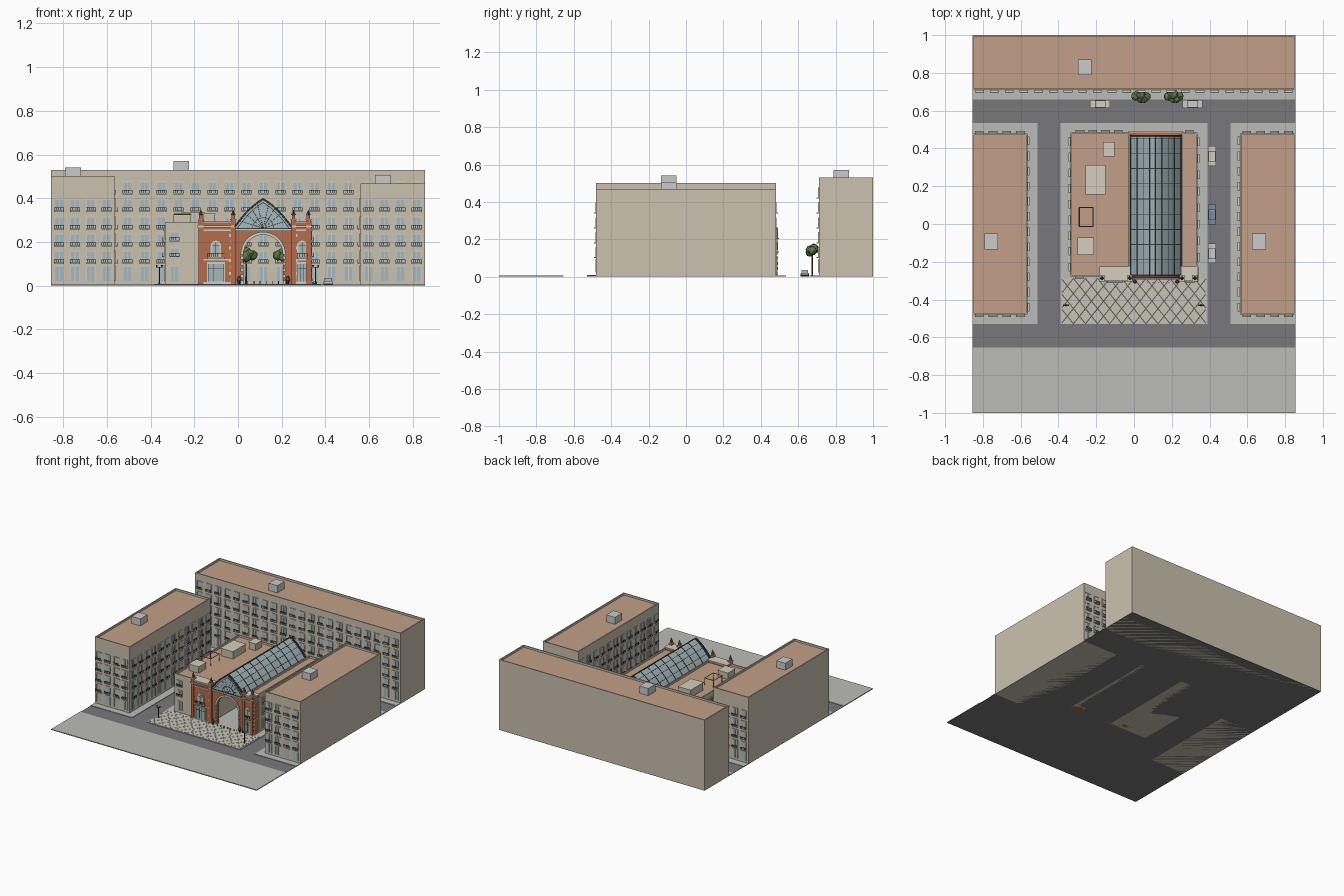
import bpy, bmesh, math, random
from mathutils import Vector, Matrix

if "Cube" in bpy.data.objects:
    bpy.data.objects.remove(bpy.data.objects["Cube"])

random.seed(4)
COL = dict(stone=(.60, .54, .43), roof=(.54, .35, .25), road=(.19, .19, .2), pave=(.5, .5, .48),
           brick=(.46, .15, .07), glass=(.38, .48, .51), iron=(.04, .05, .05), trim=(.66, .62, .52),
           tile=(.58, .55, .47), grey=(.6, .6, .59), leaf=(.12, .2, .07), bark=(.12, .07, .04),
           blue=(.2, .27, .33))
MATS, PARTS = {}, {}
for k, c in COL.items():
    MATS[k] = bpy.data.materials.new(k)
    MATS[k].diffuse_color = (*c, 1)


def part(name, mat):
    return PARTS.setdefault((name, mat), bmesh.new())


def prism(name, mat, pts, y0, y1):
    """Outline in x,z extruded along y."""
    bm = part(name, mat)
    a = [bm.verts.new((x, y0, z)) for x, z in pts]
    b = [bm.verts.new((x, y1, z)) for x, z in pts]
    faces = [bm.faces.new(a), bm.faces.new(b[::-1])]
    for i in range(len(a)):
        j = (i + 1) % len(a)
        faces.append(bm.faces.new((a[j], a[i], b[i], b[j])))
    bmesh.ops.recalc_face_normals(bm, faces=faces)


def box(name, mat, x0, x1, y0, y1, z0, z1):
    prism(name, mat, [(x0, z0), (x1, z0), (x1, z1), (x0, z1)], y0, y1)


def rod(name, mat, p, q, r, r2=None, n=6):
    p, q = Vector(p), Vector(q)
    m = Matrix.Translation((p + q) / 2) @ (q - p).to_track_quat('Z', 'Y').to_matrix().to_4x4()
    bmesh.ops.create_cone(part(name, mat), cap_ends=True, segments=n, radius1=r,
                          radius2=r if r2 is None else r2, depth=(q - p).length, matrix=m)


def wall_box(name, mat, o, n, u0, u1, d0, d1, z0, z1):
    """Box in wall coordinates: u along the wall, d out of it."""
    xs = sorted(o[0] - n[1] * u + n[0] * d for u, d in ((u0, d0), (u1, d1)))
    ys = sorted(o[1] + n[0] * u + n[1] * d for u, d in ((u0, d0), (u1, d1)))
    box(name, mat, *xs, *ys, z0, z1)


def window(pre, o, n, z, h, balcony=True, w=.036):
    a = w / 2
    wall_box(pre + '_windows', 'glass', o, n, -a, a, -.002, .002, z, z + h)
    wall_box(pre + '_lintels', 'trim', o, n, -a - .005, a + .005, 0, .005, z + h, z + h + .005)
    for u in (-a - .003, -.0012, a):
        wall_box(pre + '_window_frames', 'trim', o, n, u, u + .003, 0, .004, z, z + h)
    if balcony:
        b = a + .005
        wall_box(pre + '_balconies', 'trim', o, n, -b, b, 0, .013, z - .005, z)
        wall_box(pre + '_railings', 'iron', o, n, -b, b, .011, .013, z + .012, z + .0145)
        for i in range(6):
            u = -b + i * (2 * b - .002) / 5
            wall_box(pre + '_railings', 'iron', o, n, u, u + .002, .011, .013, z, z + .012)


def facade(pre, a, b, n, count, ledges, ground=.065, h=.05):
    for i in range(count):
        o = Vector(a).lerp(Vector(b), (i + .5) / count)
        window(pre, o, n, .022, ground, False)
        for z in ledges:
            window(pre, o, n, z, h)


def block(pre, x0, x1, y0, y1, h, p=.008):
    """Walls, sunken roof and parapet."""
    box(pre + '_walls', 'stone', x0, x1, y0, y1, 0, h - .018)
    box(pre + '_roof', 'roof', x0 + p, x1 - p, y0 + p, y1 - p, h - .018, h - .014)
    for r in ((x0, x1, y0, y0 + p), (x0, x1, y1 - p, y1), (x0, x0 + p, y0 + p, y1 - p), (x1 - p, x1, y0 + p, y1 - p)):
        box(pre + '_parapet', 'stone', *r, h - .018, h)


# Ground, pavements and plaza
box('road', 'road', -.855, .855, -1, 1, 0, .002)
for r in ((-.855, .855, -1, -.655), (-.855, .855, .66, .72), (-.855, -.51, -.53, .535),
          (.51, .855, -.53, .535), (-.39, .39, -.53, .535)):
    box('pavement', 'pave', *r, .001, .006)
PX0, PX1, PY0, PY1 = -.385, .38, -.528, -.288
box('plaza', 'tile', PX0, PX1, PY0, PY1, .005, .0075)
for k in range(-5, 16):
    for s in (1, -1):
        # diagonal x = c + s*(y-PY0)*.8 clipped to the plaza
        c = PX0 + k * .064 + (0 if s > 0 else .192)
        ts = [t for t in [i * .004 for i in range(61)] if PX0 < c + s * t * .8 < PX1]
        if len(ts) > 1:
            rod('plaza_joints', 'pave', (c + s * ts[0] * .8, PY0 + ts[0], .0076),
                (c + s * ts[-1] * .8, PY0 + ts[-1], .0076), .0009, n=4)

# Three surrounding blocks with roof huts
L4 = (.105, .183, .262, .343)
block('back_block', -.855, .855, .71, 1, .53)
facade('back_block', (-.855, .71), (.855, .71), (0, -1), 22, L4 + (.423,))
for pre, x0, x1, h, xi, s in (('left_block', -.855, -.565, .502, -.565, 1), ('right_block', .56, .855, .468, .56, -1)):
    block(pre, x0, x1, -.48, .48, h)
    facade(pre, (xi, -.48), (xi, .48), (s, 0), 12, L4)
    facade(pre, (x0, -.48), (x1, -.48), (0, -1), 4, L4)
    facade(pre, (x0, .48), (x1, .48), (0, 1), 4, L4)
for x, y, z0, z1 in ((-.26, .83, .51, .57), (-.755, -.092, .48, .54), (.662, -.092, .45, .506)):
    box('roof_huts', 'grey', x - .036, x + .036, y - .042, y + .042, z0, z1)

# Market hall wings
block('hall_left_wing', -.335, -.022, -.278, .485, .29)
block('hall_right_wing', .252, .335, -.278, .485, .29)
C2 = (.135, .208)
facade('hall', (-.335, -.27), (-.335, .48), (-1, 0), 9, C2, h=.042)
facade('hall', (.335, -.22), (.335, .48), (1, 0), 8, C2, h=.042)
facade('hall', (-.32, .485), (-.05, .485), (0, 1), 4, C2, h=.042)
facade('hall', (.255, .485), (.33, .485), (0, 1), 1, C2, h=.042)
facade('hall', (-.335, -.278), (-.245, -.278), (0, -1), 1, C2, h=.035)
for r in ((-.255, -.155, .16, .31, .33), (-.16, -.105, .36, .43, .325), (-.295, -.215, -.16, -.075, .322)):
    box('hall_roof_units', 'stone', *r[:4], .27, r[4])
    box('hall_roof_unit_caps', 'trim', r[0] - .003, r[1] + .003, r[2] - .003, r[3] + .003, r[4], r[4] + .004)
fx, fy = (-.29, -.217), (-.013, .087)
for x in fx:
    rod('roof_frame', 'brick', (x, fy[0], .328), (x, fy[1], .328), .003, n=4)
    for y in fy:
        rod('roof_frame', 'brick', (x, y, .27), (x, y, .33), .003, n=4)
for y in fy:
    rod('roof_frame', 'brick', (fx[0], y, .328), (fx[1], y, .328), .003, n=4)

# Arched end walls
CX, R, SP = .115, .09, .143


def arc(r, n=20, cx=CX, z=SP):
    return [(cx - r * math.cos(math.pi * i / n), z + r * math.sin(math.pi * i / n)) for i in range(n + 1)]


for y0, y1, s in ((-.285, -.262, -1), (.46, .485, 1)):
    prism('arch_wall', 'brick', [(-.03, 0), (CX - R, 0)] + arc(R) + [(CX + R, 0), (.26, 0), (.26, .258), (-.03, .258)], y0, y1)
    f = y0 if s < 0 else y1
    ya, yb = sorted((f, f + s * .008))
    prism('arch_surround', 'trim', arc(R + .013) + arc(R)[::-1], ya, yb)
    box('arch_cornice', 'trim', -.03, .26, ya, yb, .25, .26)
    for x in (CX - R - .013, CX + R):
        for i in range(5):
            box('arch_quoins', 'trim', x, x + .013, ya, yb, .008 + i * .028, .024 + i * .028)

# Glazed vault: glass shell, ribs, purlins, end fans
def vault(t, off=0):
    s = abs(t)
    return (CX + (.136 + off) * t, .26 + (.136 + off) * ((1 - s) + .45 * s * (1 - s)))


T = [i / 10 - 1 for i in range(21)]


def hoop(o, i):
    return [vault(t, o) for t in T] + [vault(t, i) for t in T[::-1]]


prism('vault_glass', 'glass', hoop(0, -.003), -.275, .46)
for i in range(10):
    y = -.27 + i * .0805
    prism('vault_ribs', 'iron', hoop(.003, -.005), y - .002, y + .002)
for t in (-.97, -.72, -.48, -.24, 0, .24, .48, .72, .97):
    x, z = vault(t, .001)
    rod('vault_purlins', 'iron', (x, -.275, z), (x, .458, z), .0025, n=4)
for y in (-.283, .465):
    prism('gable_hoops', 'iron', hoop(.005, -.002), y - .005, y + .005)
    prism('gable_hoops', 'iron', hoop(-.014, -.018), y - .003, y + .003)
    prism('gable_glass', 'glass', [vault(t, -.004) for t in T], y - .001, y + .001)
    box('gable_sill', 'iron', CX - .135, CX + .135, y - .004, y + .004, .258, .264)
    for t in T[2:-2:2]:
        x, z = vault(t, -.004)
        rod('gable_mullions', 'iron', (CX, y, .262), (x, y, z), .0014, n=4)
    for a, b in zip(T[:-1], T[1:]):
        p, q = vault(a, 0), vault(b, -.016)
        rod('gable_lattice', 'iron', (p[0], y, p[1]), (q[0], y, q[1]), .001, n=4)
    prism('gable_inner_ring', 'iron', arc(.05, z=.262) + arc(.047, z=.262)[::-1], y - .003, y + .003)

# Brick front towers
F = -.295
for x0, x1, w in ((-.18, -.022, .07), (.252, .336, .042)):
    c = (x0 + x1) / 2
    box('tower_walls', 'brick', x0, x1, F, -.225, 0, .292)
    box('tower_plinths', 'trim', x0 - .002, x1 + .002, F - .004, -.23, 0, .016)
    for z0, z1, d in ((.115, .122, .004), (.25, .256, .005), (.266, .274, .009), (.288, .294, .005)):
        box('tower_cornices', 'trim', x0 - d / 2, x1 + d / 2, F - d, -.225, z0, z1)
    for i in range(8):
        e = .02 if i % 2 else .013
        for a, b in ((x0 - .001, x0 + e), (x1 - e, x1 + .001)):
            box('tower_quoins', 'trim', a, b, F - .003, F + .015, .02 + i * .029, .033 + i * .029)
    # shop window, arched upper window, balcony
    a = w / 2
    box('shop_surround', 'trim', c - a - .006, c + a + .006, F - .003, F, .016, .108)
    box('shop_glass', 'glass', c - a, c + a, F - .005, F, .018, .1)
    for i in range(4):
        x = c - a + i * w / 3
        box('shop_frames', 'iron', x - .001, x + .001, F - .007, F, .018, .1)
    box('shop_frames', 'iron', c - a, c + a, F - .007, F, .078, .081)
    for r, m, d in ((.024, 'trim', .005), (.016, 'glass', .007)):
        prism('tower_arched_window', m, [(c - r, .13)] + arc(r, 12, c, .182) + [(c + r, .13)], F - d, F)
    box('tower_window_bars', 'iron', c - .001, c + .001, F - .008, F, .13, .198)
    box('tower_window_bars', 'iron', c - .016, c + .016, F - .008, F, .181, .183)
    b = a + .004
    box('tower_balcony', 'trim', c - b, c + b, F - .018, F, .122, .13)
    box('tower_balcony_rail', 'iron', c - b, c + b, F - .018, F - .015, .147, .15)
    for i in range(9):
        x = c - b + .002 + i * (2 * b - .004) / 8
        box('tower_balcony_rail', 'iron', x - .001, x + .001, F - .018, F - .016, .13, .148)

# Piers with pinnacles
for x in (-.17, -.022, .254, .322):
    box('pinnacle_piers', 'brick', x - .011, x + .011, F - .006, F + .022, 0, .3)
    box('pinnacle_caps', 'trim', x - .014, x + .014, F - .009, F + .025, .3, .305)
    box('pinnacle_posts', 'brick', x - .008, x + .008, F, F + .016, .305, .323)
    rod('pinnacle_tips', 'bark', (x, F + .008, .323), (x, F + .008, .346), .011, .001, 4)

# Street lamps, urns and bollards
for x in (-.36, .355):
    rod('lamp_posts', 'iron', (x, -.43, .006), (x, -.43, .085), .0025)
    rod('lamp_bases', 'iron', (x, -.43, .006), (x, -.43, .018), .006, .003)
    rod('lamp_arms', 'iron', (x - .014, -.43, .084), (x + .014, -.43, .084), .0015)
    for d in (-.012, .012):
        rod('lamp_heads', 'iron', (x + d, -.43, .082), (x + d, -.43, .095), .003, .005)
for x in (.005, .228):
    rod('urn_stands', 'iron', (x, -.305, .006), (x, -.305, .026), .005, .008, 8)
    rod('urn_plants', 'leaf', (x, -.305, .026), (x, -.305, .045), .01, .004, 8)
for i in range(6):
    x = .045 + i * .028
    rod('bollards', 'iron', (x, -.31, .006), (x, -.31, .022), .0022)

# Trees
for x in (.037, .21):
    rod('tree_trunks', 'bark', (x, .675, .006), (x, .675, .13), .005, .003)
    for dx, dy, dz, r in ((-.03, 0, 0, .023), (.03, 0, .002, .023), (0, .01, .012, .026), (0, -.012, -.006, .024),
                          (-.016, .014, .008, .02), (.016, -.014, .008, .02)):
        res = bmesh.ops.create_icosphere(part('tree_crowns', 'leaf'), subdivisions=2, radius=r,
                                         matrix=Matrix.Translation((x + dx, .675 + dy, .138 + dz)))
        for v in res['verts']:
            v.co += Vector([random.uniform(-.002, .002) for _ in range(3)])

# Parked cars
for x, y, along_x, m in ((-.18, .635, 1, 'trim'), (.31, .635, 1, 'grey'), (.413, .36, 0, 'trim'),
                         (.413, .05, 0, 'blue'), (.413, -.155, 0, 'grey')):
    n = (0, 1) if along_x else (1, 0)
    wall_box('car_bodies', m, (x, y), n, -.052, .052, -.021, .021, .008, .021)
    wall_box('car_cabins', 'glass', (x, y), n, -.03, .026, -.018, .018, .021, .032)
    wall_box('car_roofs', m, (x, y), n, -.026, .022, -.018, .018, .032, .036)
    for u in (-.032, .032):
        p, q = ((x + u, y - .022, .009), (x + u, y + .022, .009)) if along_x else \
               ((x - .022, y + u, .009), (x + .022, y + u, .009))
        rod('car_wheels', 'iron', p, q, .008, n=10)

# Turn the collected parts into objects
for (name, mat), bm in PARTS.items():
    me = bpy.data.meshes.new(name)
    bm.to_mesh(me)
    bm.free()
    me.materials.append(MATS[mat])
    bpy.context.collection.objects.link(bpy.data.objects.new(name, me))

for m in bpy.data.materials:
    if m.users and not m.is_grease_pencil:
        m.use_nodes = True
        m.node_tree.nodes["Principled BSDF"].inputs["Base Color"].default_value = m.diffuse_color
